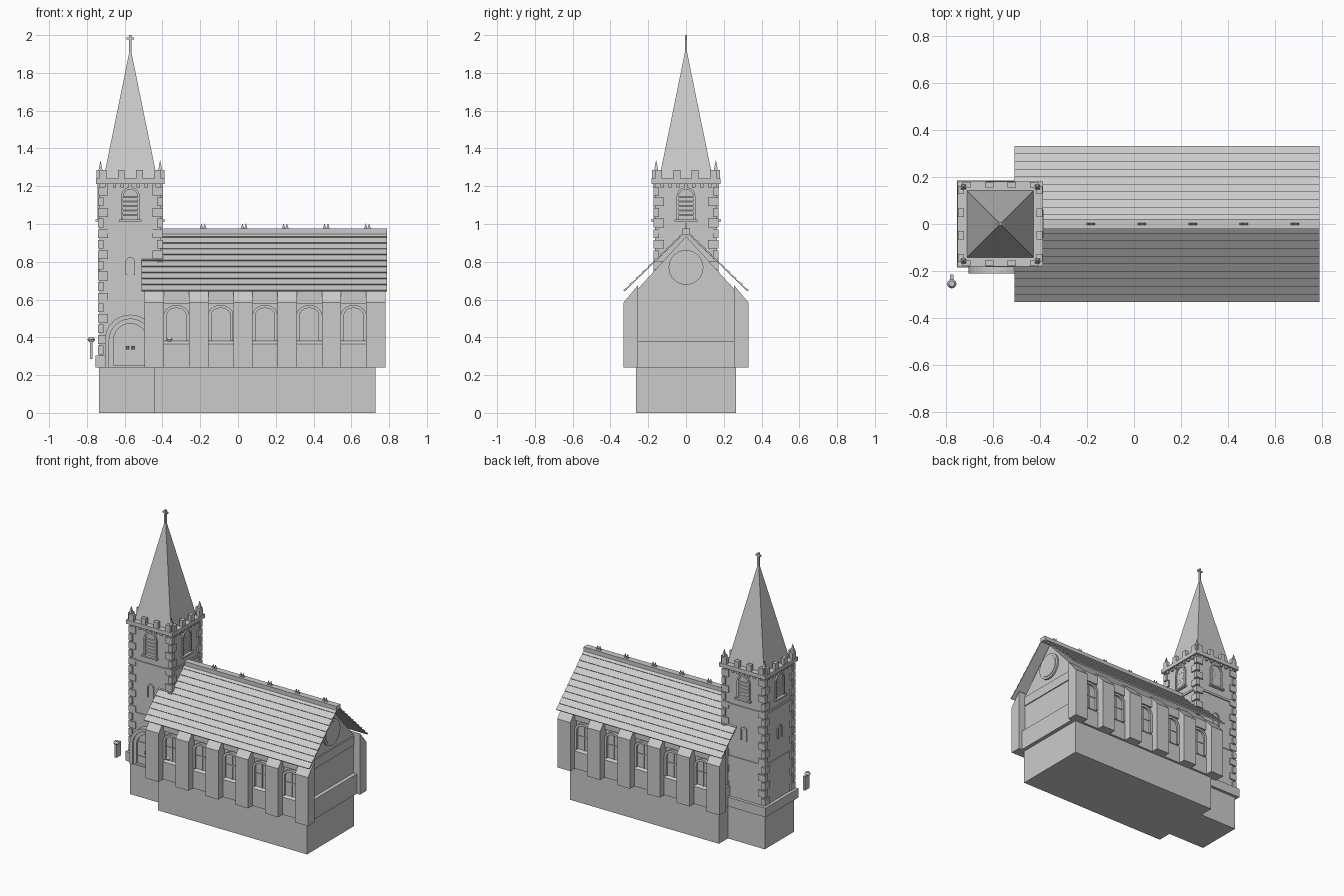
import bpy, bmesh, math
from mathutils import Matrix, Vector

if "Cube" in bpy.data.objects:
    bpy.data.objects.remove(bpy.data.objects["Cube"])

TX = -0.57                       # tower centre
ID = Matrix.Identity(4)
MIRROR_Y = Matrix.Diagonal((1, -1, 1, 1))
SIDES = [ID, MIRROR_Y]
# four tower faces: local x along the wall, -y outwards
FACES = [Matrix.Translation((TX, 0, 0)) @ Matrix.Rotation(i * math.pi / 2, 4, 'Z') for i in range(4)]
parts = {}


def prism(name, pts, a, b, M=ID, axis='Y'):
    """Extrude a 2D outline from a to b along axis; outline is (x,z) for Y or (y,z) for X."""
    bm = parts.setdefault(name, bmesh.new())
    place = (lambda p, t: Vector((p[0], t, p[1]))) if axis == 'Y' else (lambda p, t: Vector((t, p[0], p[1])))
    lo = [bm.verts.new(M @ place(p, a)) for p in pts]
    hi = [bm.verts.new(M @ place(p, b)) for p in pts]
    bm.faces.new(lo)
    bm.faces.new(hi[::-1])
    n = len(pts)
    for i in range(n):
        j = (i + 1) % n
        bm.faces.new((lo[i], hi[i], hi[j], lo[j]))


def box(name, x0, x1, y0, y1, z0, z1, M=ID):
    prism(name, [(x0, z0), (x1, z0), (x1, z1), (x0, z1)], y0, y1, M)


def cone(name, loc, r1, r2, z0, z1, n, turn=0.0):
    bm = parts.setdefault(name, bmesh.new())
    M = Matrix.Translation((loc[0], loc[1], (z0 + z1) / 2)) @ Matrix.Rotation(turn, 4, 'Z')
    bmesh.ops.create_cone(bm, cap_ends=True, segments=n, radius1=r1, radius2=r2, depth=z1 - z0, matrix=M)


def arc(cx, zs, hw, rise, n):
    return [(cx + hw * math.cos(math.pi * i / n), zs + rise * math.sin(math.pi * i / n)) for i in range(n + 1)]


def arch(name, cx, hw, z0, zs, rise, a, b, M, n=12):
    prism(name, [(cx - hw, z0), (cx + hw, z0)] + arc(cx, zs, hw, rise, n), a, b, M)


def arch_ring(name, cx, hw, t, z0, zs, rise, a, b, M, n=10):
    """Jambs plus a ring of wedge stones."""
    for s in (-1, 1):
        x = sorted((cx + s * hw, cx + s * (hw + t)))
        box(name, x[0], x[1], a, b, z0, zs, M)
    inn, out = arc(cx, zs, hw, rise, n), arc(cx, zs, hw + t, rise + t, n)
    for i in range(n):
        prism(name, [inn[i], out[i], out[i + 1], inn[i + 1]], a, b, M)


# foundations
box("nave_foundation", -0.445, 0.728, -0.265, 0.265, 0, 0.24)
box("tower_foundation", TX - 0.165, TX + 0.165, -0.165, 0.165, 0, 0.24)

# nave walls, base course and eaves band
box("nave_walls", -0.445, 0.728, -0.262, 0.262, 0.24, 0.645)
prism("nave_base_course", [(-0.28, 0.24), (0.28, 0.24), (0.28, 0.365), (0.265, 0.38),
                           (-0.265, 0.38), (-0.28, 0.365)], -0.46, 0.755, ID, 'X')
box("eaves_band", -0.45, 0.735, -0.275, 0.275, 0.58, 0.645)

# gables with a round window
prism("nave_gables", [(-0.265, 0.645), (0.265, 0.645), (0, 0.935)], -0.445, 0.728, ID, 'X')
for nm, r, x in (("round_window_frame", 0.092, 0.74), ("round_window_glass", 0.075, 0.744)):
    prism(nm, [(r * math.cos(k * math.pi / 16), 0.77 + r * math.sin(k * math.pi / 16)) for k in range(32)],
          0.72, x, ID, 'X')

# buttresses and the windows between them
for M in SIDES:
    for i in range(6):
        c = -0.443 + i * 0.2345
        prism("buttresses", [(-0.255, 0.24), (-0.33, 0.24), (-0.33, 0.585), (-0.255, 0.675)],
              c - 0.051, c + 0.051, M, 'X')
        if i < 5:
            w = c + 0.117
            arch("nave_window_glass", w, 0.05, 0.38, 0.52, 0.035, -0.267, -0.25, M)
            arch_ring("nave_window_arches", w, 0.05, 0.016, 0.38, 0.52, 0.035, -0.281, -0.25, M)
            box("nave_window_bars", w - 0.004, w + 0.004, -0.273, -0.25, 0.38, 0.553, M)
            box("nave_window_bars", w - 0.05, w + 0.05, -0.272, -0.25, 0.47, 0.478, M)

# roof: overlapping rows of tiles on both slopes
ROWS = 10
eave, ridge = Vector((-0.325, 0.643)), Vector((0, 0.958))
nrm = Vector((-(ridge - eave).y, (ridge - eave).x)).normalized()
for M in SIDES:
    for i in range(ROWS):
        p, q = eave.lerp(ridge, i / ROWS), eave.lerp(ridge, min(1, (i + 1.15) / ROWS))
        prism("roof_tiles", [p, q, q + nrm * 0.003, p + nrm * 0.011], -0.51, 0.79, M, 'X')

# ridge cap with small crest points
box("ridge_cap", -0.51, 0.79, -0.022, 0.022, 0.945, 0.975)
for i in range(5):
    for d in (-0.009, 0.009):
        x = -0.185 + i * 0.2175 + d
        prism("ridge_crests", [(x - 0.01, 0.972), (x + 0.01, 0.972), (x, 1.003)], -0.004, 0.004)

# tower body, plinth, string courses and parapet floor
for nm, h, z0, z1 in (("tower_body", 0.163, 0.24, 1.23), ("tower_plinth", 0.185, 0.24, 0.305),
                      ("tower_lower_string_course", 0.168, 0.583, 0.595),
                      ("tower_upper_string_course", 0.17, 0.952, 0.967),
                      ("parapet_cornice", 0.182, 1.212, 1.24)):
    box(nm, TX - h, TX + h, -h, h, z0, z1)

# corner stones, alternating long and short on neighbouring faces
for sx in (-1, 1):
    for sy in (-1, 1):
        for k in range(16):
            lx, ly = (0.055, 0.03) if k % 2 else (0.03, 0.055)
            xs = sorted((TX + sx * 0.172, TX + sx * (0.172 - lx)))
            ys = sorted((sy * 0.172, sy * (0.172 - ly)))
            z = 0.31 + k * 0.056
            box("tower_corner_stones", *xs, *ys, z, z + 0.046)
        # corner pinnacles
        at = (TX + sx * 0.158, sy * 0.158)
        cone("pinnacles", at, 0.014, 0.014, 1.235, 1.285, 4, math.pi / 4)
        cone("pinnacles", at, 0.015, 0.001, 1.285, 1.335, 4, math.pi / 4)

for i, M in enumerate(FACES):
    # battlements and corbels
    for u in (-0.145, -0.048, 0.048, 0.145):
        box("battlements", u - 0.018, u + 0.018, -0.18, -0.155, 1.235, 1.285, M)
    for k in range(-3, 4):
        box("corbels", k * 0.042 - 0.009, k * 0.042 + 0.009, -0.174, -0.155, 1.193, 1.214, M)
    # belfry openings with louvres
    arch("belfry_openings", 0, 0.038, 1.02, 1.145, 0.038, -0.165, -0.15, M)
    arch_ring("belfry_surrounds", 0, 0.038, 0.012, 1.02, 1.145, 0.038, -0.173, -0.15, M)
    box("belfry_sills", -0.06, 0.06, -0.184, -0.15, 1.013, 1.024, M)
    for k in range(5):
        z = 1.04 + k * 0.024
        prism("belfry_louvres", [(-0.17, z), (-0.155, z + 0.012), (-0.155, z + 0.017), (-0.17, z + 0.005)],
              -0.038, 0.038, M, 'X')
    # narrow stair windows, except on the nave side
    if i != 1:
        arch("slit_windows", 0, 0.016, 0.73, 0.8, 0.016, -0.165, -0.15, M, 8)
        arch_ring("slit_window_surrounds", 0, 0.016, 0.009, 0.73, 0.8, 0.016, -0.171, -0.15, M, 8)

# spire and cross
cone("spire", (TX, 0), 0.145 * math.sqrt(2), 0.002, 1.225, 1.93, 4, math.pi / 4)
box("cross", TX - 0.006, TX + 0.006, -0.006, 0.006, 1.91, 2.0)
box("cross", TX - 0.02, TX + 0.02, -0.005, 0.005, 1.977, 1.988)

# entrance: stepped arches around a double door
F = FACES[0]
for nm, hw, t, d in (("entrance_outer_arch", 0.112, 0.023, -0.21), ("entrance_inner_arch", 0.088, 0.024, -0.2)):
    arch_ring(nm, 0, hw, t, 0.24, 0.385, hw, d, -0.15, F, 16)
arch("entrance_door", 0, 0.088, 0.24, 0.385, 0.088, -0.188, -0.15, F, 16)
box("entrance_step", -0.1, 0.1, -0.205, -0.15, 0.24, 0.252, F)
for s in (-1, 1):
    box("door_hinges", s * 0.045 - 0.035, s * 0.045 + 0.035, -0.193, -0.18, 0.3, 0.308, F)
    box("door_hinges", s * 0.045 - 0.035, s * 0.045 + 0.035, -0.193, -0.18, 0.4, 0.408, F)
    cone("door_handles", (TX + s * 0.015, -0.2), 0.008, 0.008, 0.335, 0.355, 10)
    box("door_handles", s * 0.015 - 0.004, s * 0.015 + 0.004, -0.2, -0.18, 0.342, 0.35, F)
    # lanterns either side of the entrance
    x = TX + s * 0.207
    box("lanterns", x - 0.007, x + 0.007, -0.265, -0.215, 0.285, 0.385)
    cone("lantern_heads", (x, -0.255), 0.012, 0.02, 0.375, 0.388, 12)
    cone("lantern_heads", (x, -0.255), 0.02, 0.012, 0.388, 0.402, 12)

# turn the collected shapes into objects
for name, bm in parts.items():
    bmesh.ops.recalc_face_normals(bm, faces=bm.faces[:])
    me = bpy.data.meshes.new(name)
    bm.to_mesh(me)
    bm.free()
    bpy.context.collection.objects.link(bpy.data.objects.new(name, me))
